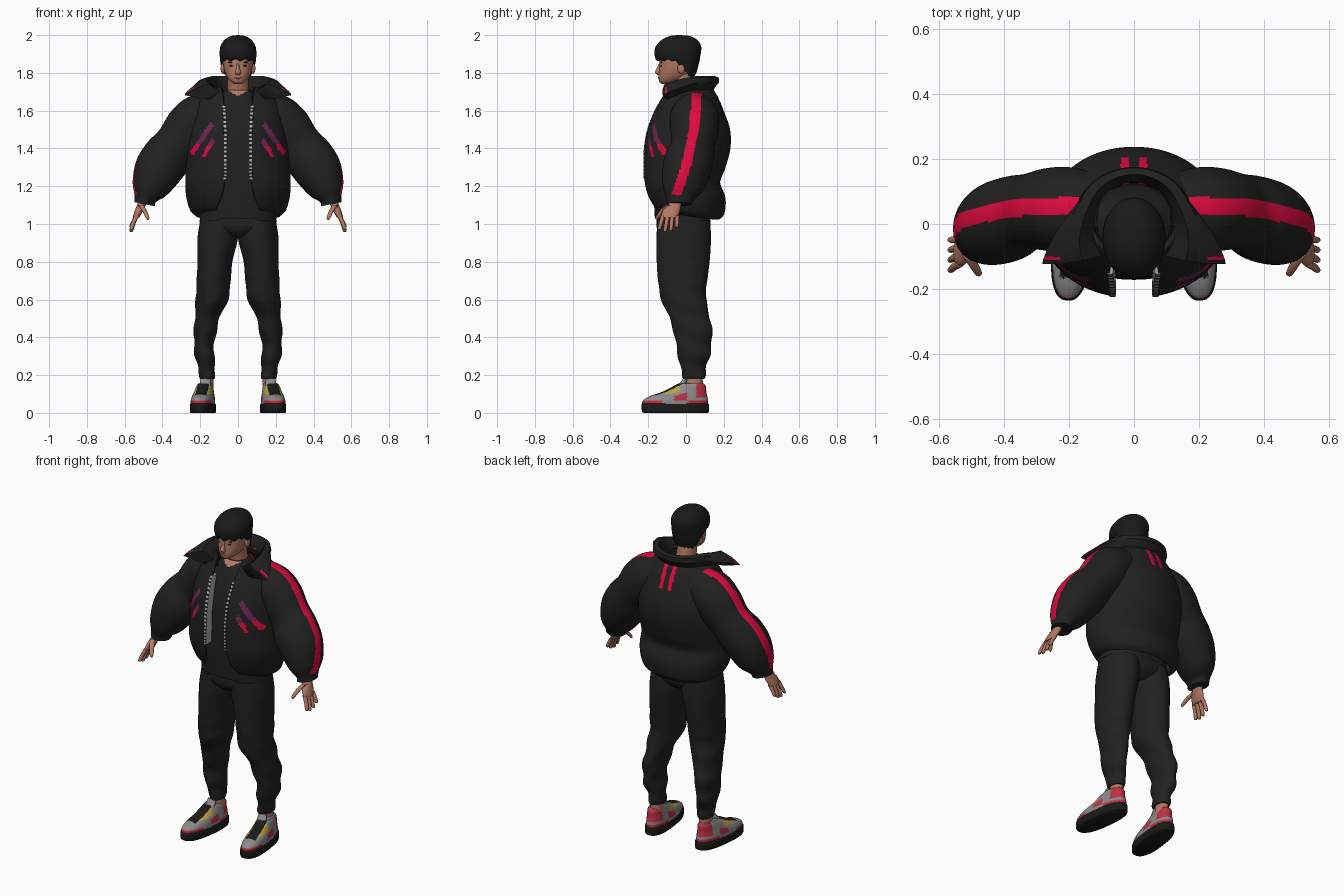
import bpy, bmesh, math
from math import sin, cos, pi, radians
from mathutils import Vector, Matrix

cube = bpy.data.objects.get("Cube")
if cube:
    bpy.data.objects.remove(cube)


def material(name, r, g, b):
    m = bpy.data.materials.new(name)
    m.use_nodes = True
    m.diffuse_color = (r, g, b, 1)
    m.node_tree.nodes["Principled BSDF"].inputs["Base Color"].default_value = (r, g, b, 1)
    return m


cloth = material("charcoal_cloth", .015, .015, .015)
black = material("soft_black", .01, .01, .01)
skin = material("skin", .45, .19, .12)
lip = material("lip_brown", .24, .085, .06)
red = material("red", .75, .003, .05)
faded = material("faded_red", .5, .03, .055)
plum = material("plum", .17, .018, .085)
grey = material("grey", .26, .26, .26)
pale = material("pale_grey", .45, .45, .45)
yellow = material("yellow", .5, .36, .04)


def clamp(v):
    return max(0, min(1, v))


def finish(name, bm, mats):
    bmesh.ops.recalc_face_normals(bm, faces=bm.faces)
    me = bpy.data.meshes.new(name)
    bm.to_mesh(me)
    bm.free()
    for m in mats:
        me.materials.append(m)
    ob = bpy.data.objects.new(name, me)
    bpy.context.collection.objects.link(ob)
    bpy.ops.object.select_all(action='DESELECT')
    ob.select_set(True)
    bpy.context.view_layer.objects.active = ob
    bpy.ops.object.shade_smooth_by_angle(angle=radians(50))
    return ob


def resample(rings, k):
    """Smooth curve through the given rings, k steps per span."""
    R = [Vector(tuple(r) + (0,) * (7 - len(r))) for r in rings]
    R = [R[0] * 2 - R[1]] + R + [R[-1] * 2 - R[-2]]
    out = []
    for i in range(1, len(R) - 2):
        a, b, c, d = R[i - 1:i + 3]
        for s in range(k):
            t = s / k
            out.append((b * 2 + (c - a) * t + (a * 2 - b * 5 + c * 4 - d) * t * t
                        + (b * 3 - a - c * 3 + d) * t ** 3) / 2)
    return out + [R[-2]]


def loft(name, rings, mats, n=32, k=6, p=2, side=1, rule=None, warp=None):
    """Skin over rings (x, y, z, rx, ry, tilt, front gap); rule picks face colours."""
    bm = bmesh.new()
    rows, raw = [], {}
    R = resample(rings, k)
    gapped = R[0][6] > 0
    for x, y, z, rx, ry, tilt, gap in R:
        rx, ry = max(rx, .001), max(ry, .001)
        g = math.asin(min(.9, gap / rx) ** (p / 2)) if gapped else 0
        row = []
        for j in range(n + gapped):
            a = g + (2 * pi - 2 * g) * j / n
            u = math.copysign(abs(sin(a)) ** (2 / p), sin(a)) * rx
            v = math.copysign(abs(cos(a)) ** (2 / p), cos(a)) * ry
            q = Vector((x + u * cos(tilt), y - v, z + u * sin(tilt)))
            w = warp(q) if warp else q
            vert = bm.verts.new((w.x * side, w.y, w.z))
            raw[vert] = q
            row.append(vert)
        rows.append(row)
    for i in range(len(rows) - 1):
        for j in range(n):
            j2 = j + 1 if gapped else (j + 1) % n
            vs = (rows[i][j], rows[i][j2], rows[i + 1][j2], rows[i + 1][j])
            f = bm.faces.new(vs)
            if rule:
                c = sum((raw[v] for v in vs), Vector()) / 4
                f.material_index = rule(c, 2 * pi * (j + .5) / n, i)
    if not gapped:
        bm.faces.new(rows[0])
        bm.faces.new(rows[-1])
    edge = [raw[row[0]].copy() for row in rows]
    return finish(name, bm, mats), edge


def body(z, rx, front, back, gap=0):
    return (0, (front + back) / 2, z, rx, (back - front) / 2, 0, gap)


def ball(name, loc, size, mat):
    bm = bmesh.new()
    bmesh.ops.create_uvsphere(bm, u_segments=16, v_segments=10, radius=1)
    bm.transform(Matrix.Translation(loc) @ Matrix.Diagonal((*size, 1)))
    finish(name, bm, [mat])


def thicken(ob, t):
    mod = ob.modifiers.new("thickness", 'SOLIDIFY')
    mod.thickness, mod.offset = t, 0


def near_line(c, x1, z1, x2, z2, w):
    a, d = Vector((x1, z1)), Vector((x2 - x1, z2 - z1))
    q = Vector((abs(c.x), c.z)) - a
    t = clamp(q.dot(d) / d.length_squared)
    return (q - d * t).length < w


# Head, face and neck
loft("head", [body(1.742, .02, -.13, -.09), body(1.755, .04, -.142, -.04), body(1.785, .062, -.145, .02),
              body(1.83, .076, -.141, .05), body(1.88, .08, -.14, .06), body(1.94, .07, -.12, .05),
              body(1.975, .03, -.07, .01)], [skin], p=2.2)
loft("neck", [(0, .01, 1.6, .08, .07), (0, 0, 1.7, .058, .058), (0, -.02, 1.8, .055, .06)], [skin])
loft("nose", [(0, -.142, 1.79, .012, .008), (0, -.147, 1.802, .015, .017), (0, -.143, 1.83, .008, .01),
              (0, -.138, 1.85, .006, .005)], [skin], n=12)
ball("lips", (0, -.143, 1.774), (.021, .005, .006), lip)
for s, tag in ((1, "left"), (-1, "right")):
    ball(tag + "_ear", (.08 * s, -.025, 1.825), (.012, .02, .03), skin)
    ball(tag + "_eye", (.032 * s, -.132, 1.838), (.014, .004, .005), black)
    ball(tag + "_brow", (.034 * s, -.131, 1.856), (.019, .005, .004), black)


# Bowl-cut hair, longer at the nape
def hair_shape(q):
    low = clamp((1.93 - q.z) / .06)
    a = math.atan2(q.x, q.y)
    drop = .085 * clamp((q.y + .06) / .09) + .006 * sin(17 * a)
    return Vector((q.x, q.y - .02 * low * clamp(q.y / .05), q.z - drop * low))


loft("hair", [body(1.868, .08, -.14, .05), body(1.872, .09, -.158, .068), body(1.9, .097, -.167, .08),
              body(1.94, .093, -.16, .08), body(1.975, .071, -.128, .06), body(1.995, .038, -.085, .02),
              body(2, .004, -.05, -.03)], [black], n=64, p=2.1, warp=hair_shape)

# Shirt with a small notched neckline
loft("shirt", [body(1.03, .203, -.165, .13), body(1.2, .2, -.172, .13), body(1.45, .2, -.165, .13),
               body(1.6, .16, -.13, .1), body(1.68, .095, -.095, .07), body(1.71, .066, -.07, .06)],
     [cloth, skin], n=64, p=2.3, rule=lambda c, a, i: int(c.y < 0 and c.z > 1.675 + abs(c.x) * .6))


# Open puffer jacket with pocket slashes and back stripes
def jacket_colour(c, a, i):
    if c.y < -.03:
        if near_line(c, .14, 1.52, .232, 1.38, .012):
            return 2 if c.z > 1.42 else 1
        if near_line(c, .13, 1.44, .172, 1.365, .011):
            return 2 if c.z > 1.41 else 1
    if c.y > .05 and 1.585 < c.z < 1.72 and abs(abs(c.x) - .028) < .012:
        return 1
    return 0


def jacket_shape(q):
    low = clamp((1.2 - q.z) / .15)
    return Vector((q.x, q.y, q.z - .04 * low * clamp((q.y + .1) / .25)))


jacket, edge = loft("jacket", [
    body(1.065, .215, -.145, .17, .13), body(1.09, .245, -.172, .195, .11), body(1.15, .265, -.2, .2, .085),
    body(1.22, .27, -.215, .172, .07), body(1.3, .268, -.219, .2, .066), body(1.4, .264, -.217, .226, .066),
    body(1.5, .255, -.2, .224, .067), body(1.6, .23, -.163, .19, .072), body(1.67, .19, -.128, .16, .078),
    body(1.72, .13, -.1, .13, .085)], [cloth, faded, plum], n=180, k=9, p=2.08,
    rule=jacket_colour, warp=jacket_shape)
jacket.data.materials[1] = red
thicken(jacket, .018)

# Zip tapes along the jacket opening, with dark gaps between the teeth
tape = [(q.x, q.y + .016, q.z, .01, .028) for q in edge if 1.23 < q.z < 1.63]
for s, tag in ((1, "left"), (-1, "right")):
    loft(tag + "_zip", tape, [pale, cloth], n=12, k=2, p=6, side=s,
         rule=lambda c, a, i: int((a < .8 or a > 5.5) and i % 4 > 1))

# Flared collar, folded over, wider and lower towards its front tips
bm = bmesh.new()
grid = []
for i in range(65):
    t = i / 32 - 1
    a = radians(142) * t
    s = clamp((abs(t) - .5) / .5) ** 1.3
    sg = math.copysign(s, t)
    x, y, m = sin(a), cos(a), .02 - .022 * s
    profile = [(x * .12, m + y * .105, 1.68 - .02 * s),
               (x * .125 + .03 * sg, m + y * .12, 1.74 - .035 * s),
               (x * .145 + .07 * sg, m + y * .135, 1.778 - .04 * s),
               (x * .17 + .12 * sg, m + y * .148, 1.772 - .06 * s),
               (x * .175 + .17 * sg, m + y * .15, 1.75 - .066 * s),
               (x * .16 + .1 * sg, m + y * .13, 1.73 - .06 * s),
               (x * .145 + .02 * sg, m + y * .115, 1.7 - .04 * s)]
    grid.append([bm.verts.new(q) for q in profile])
for i, (g, h) in enumerate(zip(grid, grid[1:])):
    for j in range(6):
        f = bm.faces.new((g[j], h[j], h[j + 1], g[j + 1]))
        f.material_index = int(j == 3 and i in (1, 62))
for g in (grid[0], grid[-1]):
    bm.faces.new(g)
collar = finish("collar", bm, [cloth, red])
thicken(collar, .012)

# Hips
loft("trouser_hips", [body(.93, .05, -.11, .08), body(.96, .13, -.145, .115), body(1, .2, -.157, .13),
                      body(1.07, .19, -.15, .125)], [cloth], n=48, p=2.4)


# Shoe colours and outward turn
def shoe_colour(c, a, i):
    x = abs(c.x - .185)
    if c.z < .066 and (c.y < -.1 or c.y > .03):
        return 1
    if x < .03 and -.14 < c.y < .02 and c.z > .09:
        return 2
    if x < .048 and -.13 < c.y < -.01 and c.z > .1:
        return 3
    heel = c.y > .08 and c.z > .08
    flank = -.04 < c.y < .03 and .066 < c.z < .1 + c.y * .3
    return int(heel or flank)


def shoe_turn(q):
    d = Matrix.Rotation(radians(7), 3, 'Z') @ Vector((q.x - .18, q.y + .03, 0))
    return Vector((.181 + d.x, d.y - .06, q.z))


def shoe_ring(z, w, front, back):
    return (.185, (front + back) / 2, z, w, (back - front) / 2)


def leg_folds(q):
    w = .004 * sin(q.z * 48 + q.x * 22 + q.y * 14) * clamp((.75 - q.z) / .2)
    return Vector((q.x + w, q.y + w, q.z))


# Sleeve stripe drifts forward towards the wrist
def sleeve_colour(c, a, i):
    middle = .055 - .36 * (1.7 - c.z) ** 2
    return int(0 < a < pi and abs(c.y - middle) < .027 and c.x > .175 and c.z > 1.155)


for s, tag in ((1, "left"), (-1, "right")):
    # Puffy sleeve with a stripe down the outside
    loft(tag + "_sleeve", [
        (.10, .045, 1.6, .105, .11, 1.35), (.20, .045, 1.56, .128, .13, 1.05), (.265, .045, 1.495, .135, .127, .85),
        (.325, .038, 1.42, .12, .117, .72), (.375, .018, 1.355, .13, .13, .63), (.43, .002, 1.275, .125, .128, .56),
        (.47, -.012, 1.19, .097, .108, .45), (.49, -.028, 1.135, .06, .075, .3), (.495, -.035, 1.105, .055, .065, .2)],
        [cloth, red], n=96, k=9, side=s, rule=sleeve_colour)
    # Hand
    loft(tag + "_palm", [(.5, -.045, 1.14, .024, .03), (.51, -.06, 1.105, .023, .035), (.525, -.078, 1.07, .022, .046),
                         (.54, -.088, 1.035, .017, .044)], [skin], n=20, side=s)
    for i, length in enumerate((.066, .076, .07, .052)):
        y = -.122 + i * .025
        y2 = y - .02 + i * .006
        loft(f"{tag}_finger_{i + 1}", [
            (.536, y, 1.045, .013, .012), (.554, (y + y2) / 2, 1.04 - length * .5, .012, .011),
            (.565, y2, 1.04 - length, .01, .009), (.566, y2, 1.034 - length, .003, .003)],
            [skin], n=10, k=4, side=s)
    loft(tag + "_thumb", [(.515, -.09, 1.1, .016, .018), (.495, -.125, 1.07, .014, .014),
                          (.48, -.15, 1.035, .011, .011), (.477, -.153, 1.022, .004, .004)], [skin], n=10, side=s)
    # Trouser leg
    loft(tag + "_trouser_leg", [
        (.1, -.012, 1.02, .1, .14), (.108, -.012, .92, .107, .144), (.122, -.015, .8, .092, .14),
        (.13, -.018, .68, .09, .128), (.138, -.012, .6, .085, .118), (.163, .02, .5, .066, .108),
        (.175, .038, .42, .058, .1), (.18, .042, .33, .052, .09), (.168, .04, .25, .047, .07),
        (.162, .04, .2, .042, .062), (.162, .04, .18, .036, .054)], [cloth], n=40, k=8, side=s, warp=leg_folds)
    # Ankle and shoe
    loft(tag + "_ankle", [(.165, .045, .09, .036, .045), (.163, .045, .21, .033, .043)], [skin], n=20, side=s)
    loft(tag + "_sole", [shoe_ring(0, .06, -.195, .145), shoe_ring(.008, .064, -.205, .152),
                         shoe_ring(.046, .062, -.207, .152), shoe_ring(.048, .05, -.19, .14)],
         [black], n=40, k=3, p=2.5, side=s, warp=shoe_turn)
    loft(tag + "_shoe", [
        shoe_ring(.042, .06, -.203, .147), shoe_ring(.065, .06, -.2, .147), shoe_ring(.088, .056, -.165, .143),
        shoe_ring(.11, .05, -.1, .138), shoe_ring(.14, .043, -.04, .136), shoe_ring(.155, .036, -.01, .124)],
        [grey, faded, black, yellow], n=80, k=7, p=2.3, side=s, rule=shoe_colour, warp=shoe_turn)
    loft(tag + "_tongue", [(.178, -.06, .11, .03, .03), (.174, -.02, .15, .03, .02), (.172, -.005, .182, .026, .01)],
         [grey], n=20, side=s)
